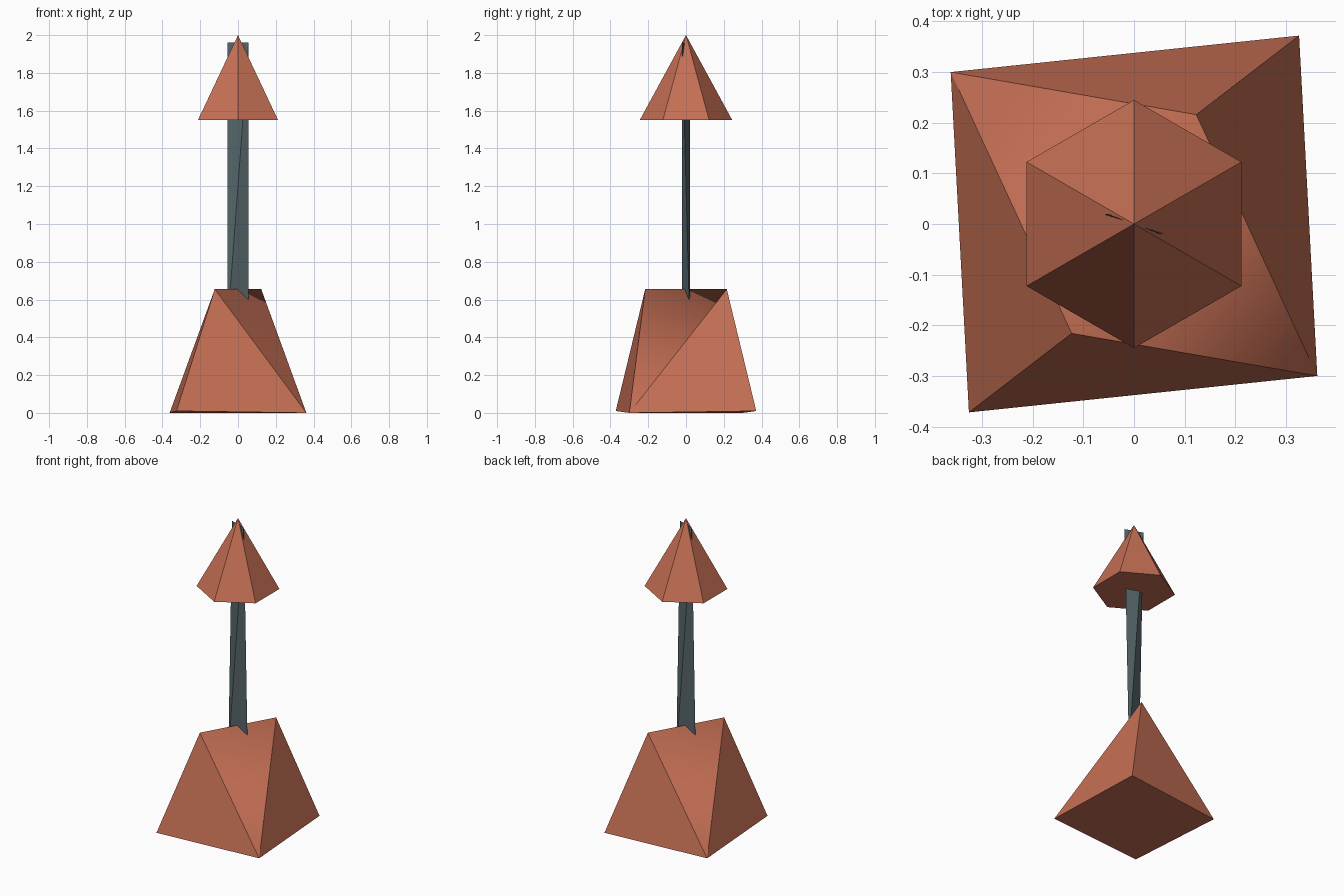
import bpy, bmesh

if "Cube" in bpy.data.objects:
    bpy.data.objects.remove(bpy.data.objects["Cube"])

def paint(obj, name, color):
    mat = bpy.data.materials.get(name) or bpy.data.materials.new(name)
    mat.diffuse_color = color
    mat.use_nodes = True
    mat.node_tree.nodes["Principled BSDF"].inputs["Base Color"].default_value = mat.diffuse_color
    obj.data.materials.append(mat)

def build(name, points, faces, smooth=()):
    bm = bmesh.new()
    vs = [bm.verts.new(p) for p in points]
    for i, f in enumerate(faces):
        bm.faces.new([vs[k] for k in f]).smooth = i in smooth
    bmesh.ops.recalc_face_normals(bm, faces=bm.faces[:])
    me = bpy.data.meshes.new(name)
    bm.to_mesh(me)
    bm.free()
    obj = bpy.data.objects.new(name, me)
    bpy.context.collection.objects.link(obj)
    return obj

def turned_pair(x, y, z):
    """A point and its half-turn copy about the z axis."""
    return [(x, y, z), (-x, -y, z)]

CLAY = (0.56, 0.16, 0.09, 1)
SLATE = (0.09, 0.13, 0.14, 1)

# Base: skewed square foot rising to a diagonal ridge, softly shaded over the ridge
a = turned_pair(-0.362, 0.30, 0.0)
b = turned_pair(0.326, 0.372, 0.01)
ridge = turned_pair(0.123, 0.216, 0.655)
# order: A, C, B, D, P, Q
base = build("base", a + b + ridge,
             [(0, 4, 5), (1, 5, 4),
              (0, 2, 4), (2, 1, 4), (1, 3, 5), (3, 0, 5),
              (0, 1, 2), (0, 3, 1)], smooth=(0, 1))
paint(base, "clay", CLAY)

# Shaft: thin sliver whose top and bottom edges are twisted against each other
shaft = build("shaft",
              turned_pair(0.056, -0.02, 1.96) + turned_pair(0.056, 0.02, 0.45),
              [(0, 1, 2), (0, 1, 3), (0, 2, 3), (1, 2, 3)])
paint(shaft, "slate", SLATE)

# Head: six-sided cone
bpy.ops.mesh.primitive_cone_add(vertices=6, radius1=0.245, radius2=0, depth=0.45,
                                location=(0, 0, 1.775))
head = bpy.context.object
head.name = "head"
paint(head, "clay", CLAY)
